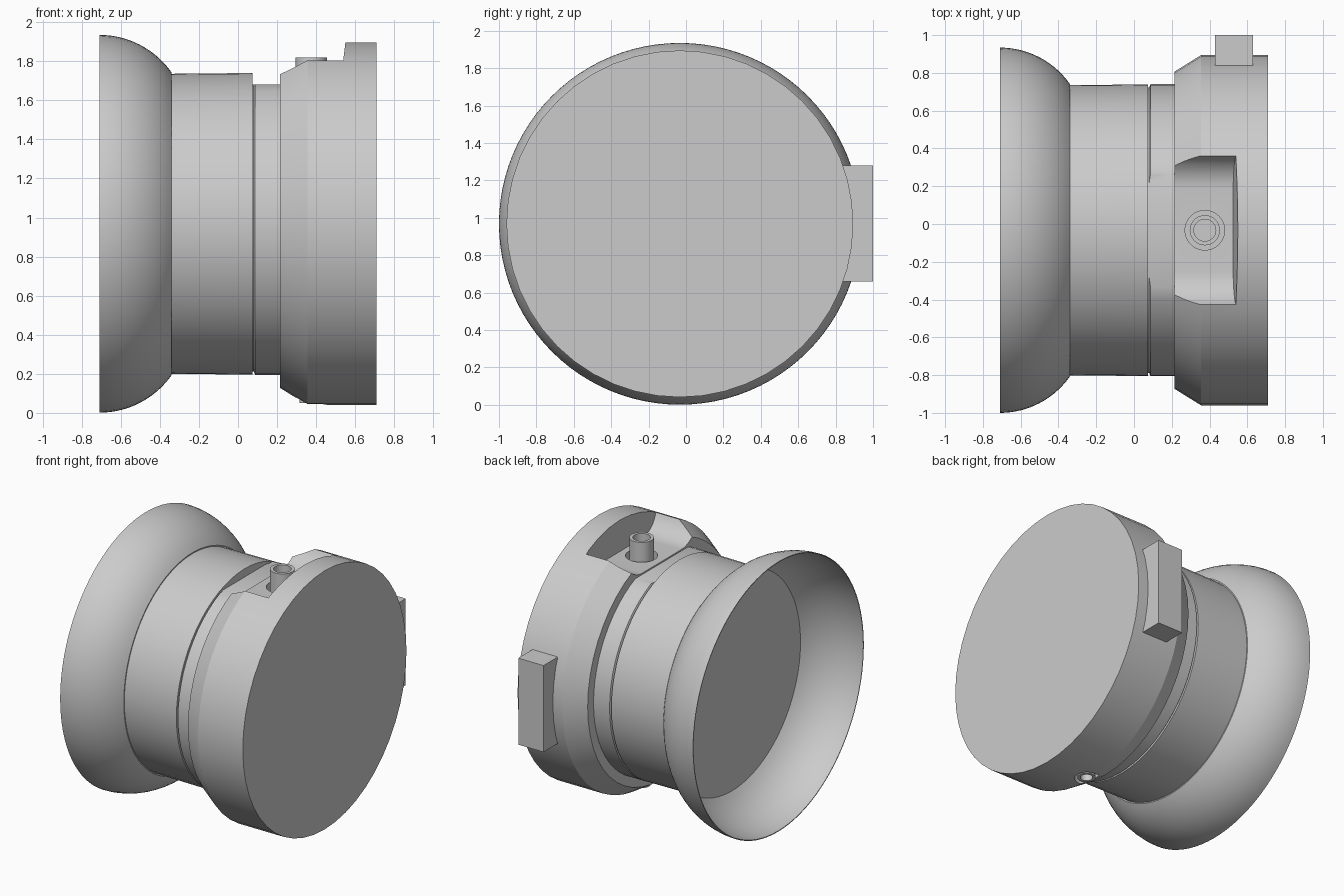
import bpy, bmesh, math
from mathutils import Matrix, Vector

if "Cube" in bpy.data.objects:
    bpy.data.objects.remove(bpy.data.objects["Cube"], do_unlink=True)

CY, CZ = -0.033, 0.968          # main axis, parallel to x
PIN_X = 0.375

grey = bpy.data.materials.new("plain grey")
grey.use_nodes = True
grey.diffuse_color = (0.6, 0.6, 0.6, 1)
grey.node_tree.nodes["Principled BSDF"].inputs["Base Color"].default_value = (0.6, 0.6, 0.6, 1)


def finish(name, bm):
    bmesh.ops.recalc_face_normals(bm, faces=bm.faces)
    mesh = bpy.data.meshes.new(name)
    bm.to_mesh(mesh)
    bm.free()
    mesh.materials.append(grey)
    obj = bpy.data.objects.new(name, mesh)
    bpy.context.collection.objects.link(obj)
    return obj


def revolve(name, profile, sides, origin=(0, CY, CZ), vertical=False):
    """Turn (distance along axis, radius) points about x, or about z."""
    bm = bmesh.new()
    rings = []
    for d, r in profile:
        ring = []
        for i in range(sides):
            a = math.tau * i / sides
            u, v = r * math.cos(a), r * math.sin(a)
            p = Vector((u, v, d) if vertical else (d, u, v))
            ring.append(bm.verts.new(p + Vector(origin)))
        rings.append(ring)
    for a, b in zip(rings, rings[1:]):
        for i in range(sides):
            j = (i + 1) % sides
            bm.faces.new((a[i], a[j], b[j], b[i]))
    bm.faces.new(rings[0])
    bm.faces.new(rings[-1])
    return finish(name, bm)


def box(name, lo, hi):
    bm = bmesh.new()
    lo, hi = Vector(lo), Vector(hi)
    bmesh.ops.create_cube(bm, size=1, matrix=Matrix.Translation((lo + hi) / 2)
                          @ Matrix.Diagonal((*(hi - lo), 1)))
    return finish(name, bm)


def cut(obj, cutter):
    mod = obj.modifiers.new("cut", 'BOOLEAN')
    mod.operation, mod.solver, mod.object = 'DIFFERENCE', 'EXACT', cutter
    bpy.context.view_layer.objects.active = obj
    bpy.ops.object.modifier_apply(modifier=mod.name)
    bpy.data.objects.remove(cutter, do_unlink=True)


def smooth(obj, angle=30):
    bpy.ops.object.select_all(action='DESELECT')
    obj.select_set(True)
    bpy.context.view_layer.objects.active = obj
    bpy.ops.object.shade_smooth_by_angle(angle=math.radians(angle))


# Flared skirt: thin shell following a circular arc, open at the wide end
R, X0, RIM = 0.4525, -0.71, 0.967
sweep = math.asin(0.37 / R)
arc = [sweep * i / 14 for i in range(15)]
outer = [(X0 + R * math.sin(a), RIM - R + R * math.cos(a)) for a in arc]
inner = [(X0 + (R - 0.006) * math.sin(a), RIM - R + (R - 0.006) * math.cos(a)) for a in arc]
skirt = revolve("flared_skirt", outer[::-1] + inner, 96)
smooth(skirt)

# Main drum; its end disc closes the bottom of the skirt
drum = revolve("drum", [(-0.345, 0.768), (0.075, 0.772)], 64)
smooth(drum)

# Neck with a flat milled across its top
neck = revolve("neck", [(0.07, 0.755), (0.08, 0.755), (0.088, 0.773), (0.225, 0.773)], 64)
cut(neck, box("flat_cutter", (0.0, -1, 1.68), (0.4, 1, 2)))
smooth(neck)

# Chamfered end cap
cap = revolve("end_cap", [(0.215, 0.84), (0.355, 0.927), (0.71, 0.927)], 48)

# Pocket in the top of the cap: flat floor with rounded sides and a sloped end
FLOOR, FILLET, HALF = 1.69, 0.19, 0.22
side = [(HALF + FILLET * math.sin(t), FLOOR + FILLET * (1 - math.cos(t)))
        for t in (math.radians(66) * i / 8 for i in range(9))]
side.append((side[-1][0], 2.1))
outline = side + [(-y, z) for y, z in reversed(side)]
bm = bmesh.new()
near = [bm.verts.new((0.1, CY + y, z)) for y, z in outline]
far = [bm.verts.new((0.525 + 0.12 * (z - FLOOR), CY + y, z)) for y, z in outline]
bm.faces.new(near)
bm.faces.new(far)
for i in range(len(outline)):
    j = (i + 1) % len(outline)
    bm.faces.new((near[i], near[j], far[j], far[i]))
cut(cap, finish("pocket_cutter", bm))

# Clearance holes for the pin, above and below
axis = (PIN_X, CY, 0)
cut(cap, revolve("hole_cutter", [(1.5, 0.105), (2.1, 0.105)], 32, axis, True))
cut(cap, revolve("lower_hole_cutter", [(-0.1, 0.08), (0.2, 0.08)], 32, axis, True))
smooth(cap, 25)

# Hollow pin standing in the pocket, and its lower end in the underside
pin = revolve("pin", [(1.45, 0.08), (1.82, 0.08), (1.82, 0.058), (1.7, 0.058)], 32, axis, True)
smooth(pin)
lower = revolve("pin_lower_end", [(0.22, 0.06), (0.05, 0.06), (0.05, 0.04), (0.15, 0.04)],
                32, axis, True)
smooth(lower)

# Rectangular lug on the back of the cap
box("back_lug", (0.43, 0.7, 0.66), (0.63, 1.0, 1.28))
